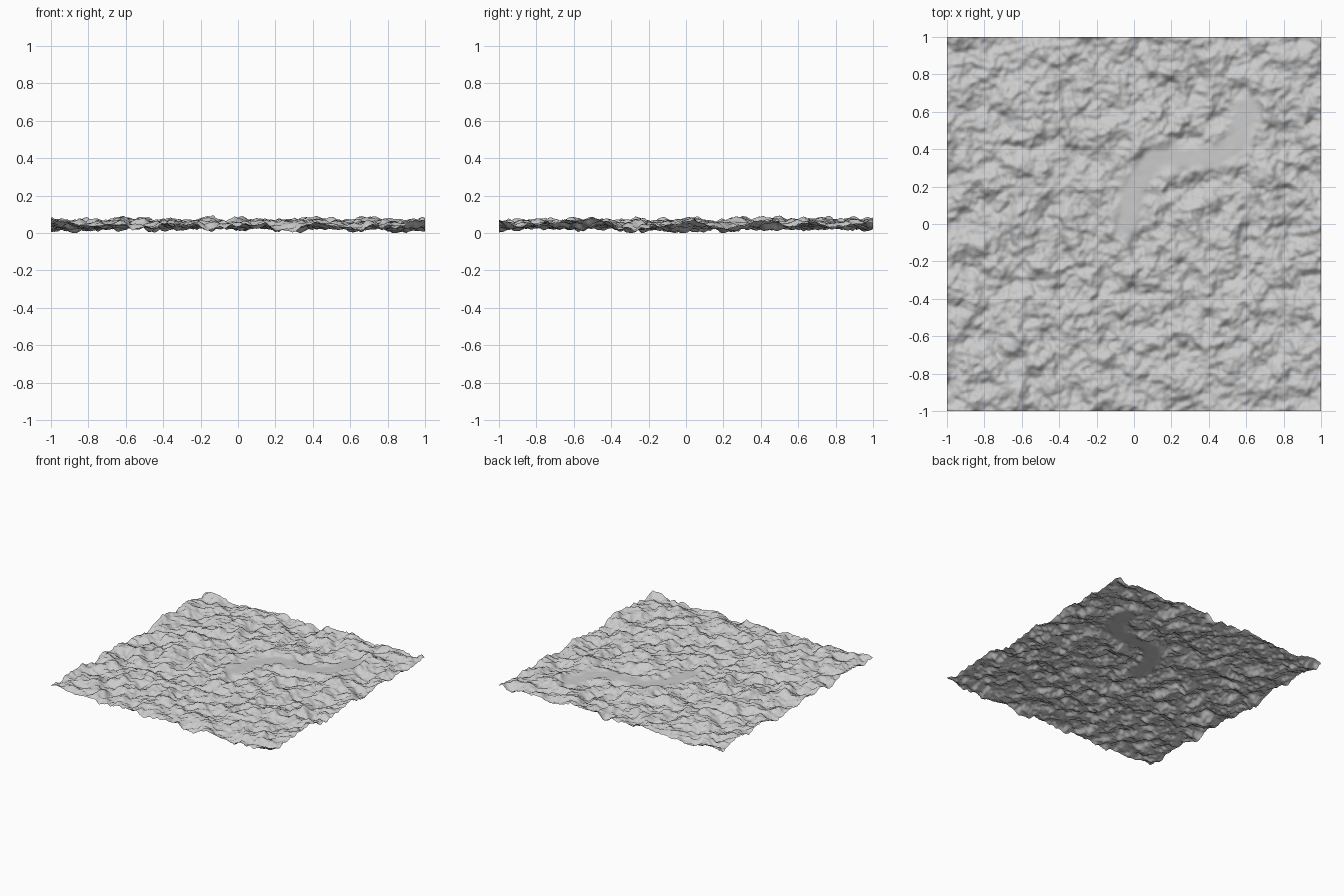
import bpy
from mathutils import Vector, noise

if "Cube" in bpy.data.objects:
    bpy.data.objects.remove(bpy.data.objects["Cube"])

N = 200            # grid divisions per side
MEAN = 0.047       # average ground height
SPREAD = 0.0145    # standard deviation of the roughness

# Centre line and half width of the smoothed trail
TRAIL = [Vector(p) for p in ((-0.04, 0.0), (0.0, 0.2), (0.1, 0.35),
                             (0.45, 0.36), (0.56, 0.43), (0.6, 0.62))]
HALF_WIDTH, FADE = 0.035, 0.07


def trail_distance(p):
    best = 9.0
    for a, b in zip(TRAIL, TRAIL[1:]):
        d = b - a
        t = max(0.0, min(1.0, (p - a).dot(d) / d.length_squared))
        best = min(best, (p - a - d * t).length)
    return best


def roughness(x, y):
    p = Vector((x * 7.5 + 13.1, y * 7.5 + 4.7, 2.3))
    return noise.fractal(p, 0.9, 2.0, 5)


# Ground sheet
bpy.ops.mesh.primitive_grid_add(x_subdivisions=N, y_subdivisions=N, size=2)
ground = bpy.context.object
ground.name = "rough_ground"
verts = ground.data.vertices

# Fractal relief, scaled to the wanted spread
relief = [roughness(v.co.x, v.co.y) for v in verts]
mean = sum(relief) / len(relief)
dev = (sum((h - mean) ** 2 for h in relief) / len(relief)) ** 0.5

# Displace, flattening the relief along the trail
for v, h in zip(verts, relief):
    t = (trail_distance(v.co.to_2d()) - HALF_WIDTH) / FADE
    t = max(0.0, min(1.0, t))
    keep = 0.06 + 0.94 * t * t * (3 - 2 * t)
    z = MEAN + (h - mean) / dev * SPREAD * keep
    v.co.z = max(0.0, min(0.098, z))

bpy.ops.object.shade_smooth()
